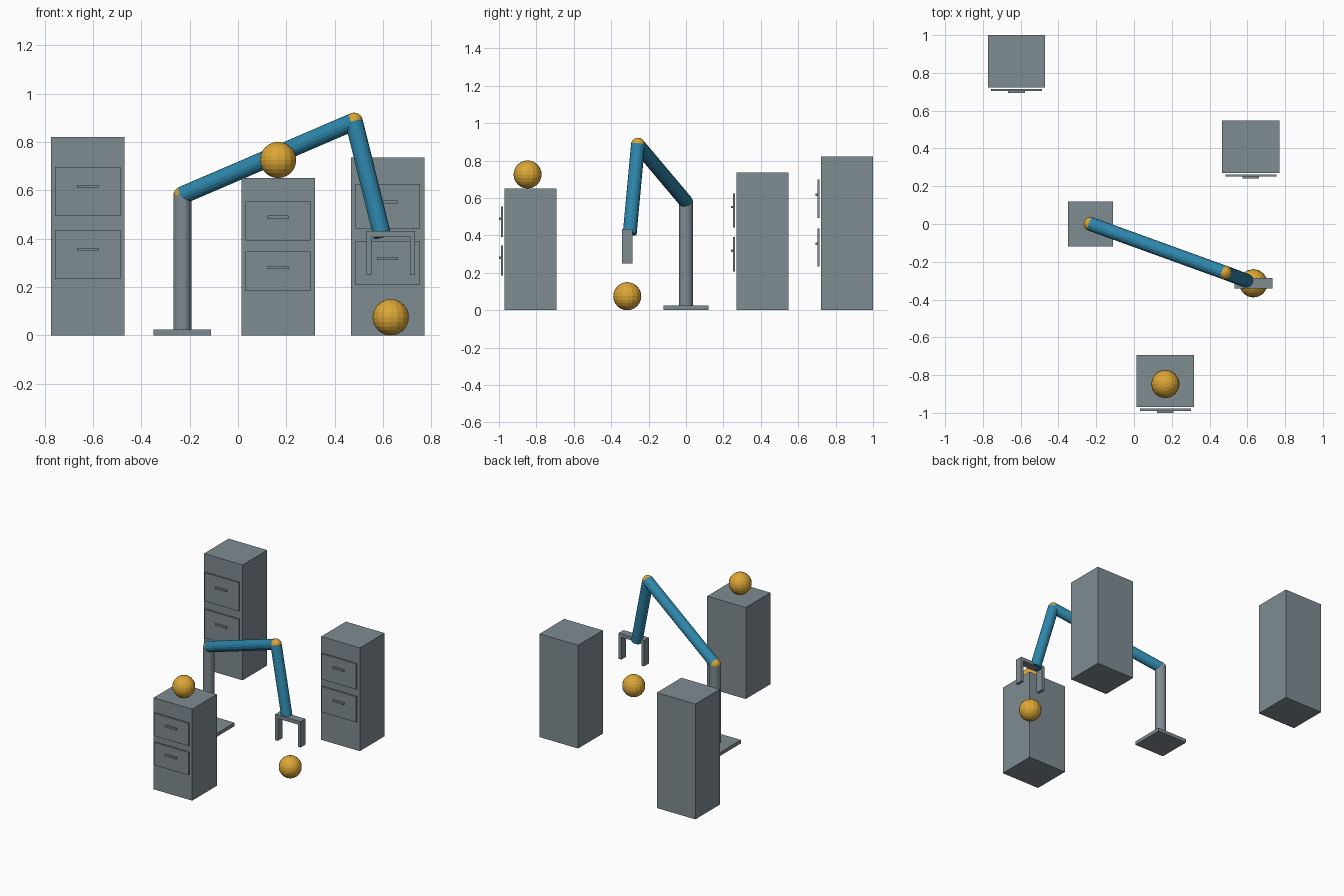
import bpy
from mathutils import Vector

if "Cube" in bpy.data.objects:
    bpy.data.objects.remove(bpy.data.objects["Cube"])


def material(name, rgb):
    """Flat colour given as sRGB bytes, stored as linear values."""
    lin = [((c / 255 + 0.055) / 1.055) ** 2.4 for c in rgb]
    mat = bpy.data.materials.new(name)
    mat.diffuse_color = (*lin, 1)
    mat.use_nodes = True
    mat.node_tree.nodes["Principled BSDF"].inputs["Base Color"].default_value = mat.diffuse_color
    return mat


GREY = material("slate_grey", (127, 140, 146))
BLUE = material("steel_blue", (46, 134, 171))
GOLD = material("gold", (219, 166, 54))


def finish(name, mat):
    obj = bpy.context.object
    obj.name = name
    obj.data.materials.append(mat)
    return obj


def box(name, x, y, z, mat=GREY):
    """Box from (min, max) pairs on each axis."""
    lo, hi = Vector((x[0], y[0], z[0])), Vector((x[1], y[1], z[1]))
    bpy.ops.mesh.primitive_cube_add(size=1, location=(lo + hi) / 2)
    bpy.context.object.scale = hi - lo
    return finish(name, mat)


def ball(name, centre, radius):
    bpy.ops.mesh.primitive_uv_sphere_add(segments=16, ring_count=12,
                                         radius=radius, location=centre)
    return finish(name, GOLD)


def tube(name, start, end, radius, mat):
    """Cylinder running between two points."""
    a, b = Vector(start), Vector(end)
    bpy.ops.mesh.primitive_cylinder_add(vertices=16, radius=radius,
                                        depth=(b - a).length, location=(a + b) / 2)
    obj = finish(name, mat)
    obj.rotation_euler = (b - a).to_track_quat('Z', 'Y').to_euler()
    return obj


def cabinet(name, x, front, height):
    """Cabinet body with two drawer fronts and their handles."""
    box(name + "_body", (x - 0.152, x + 0.152), (front, front + 0.277), (0, height))
    for row, mid in (("upper", 0.725), ("lower", 0.407)):
        z, half = mid * height, 0.124 * height
        box(f"{name}_{row}_drawer", (x - 0.135, x + 0.135),
            (front - 0.019, front - 0.008), (z - half, z + half))
        hz = z + 0.025 * height
        box(f"{name}_{row}_handle", (x - 0.044, x + 0.044),
            (front - 0.030, front - 0.019), (hz - 0.0065, hz + 0.0065))


# Cabinets
cabinet("back_cabinet", -0.622, 0.723, 0.822)
cabinet("right_cabinet", 0.619, 0.270, 0.736)
cabinet("front_cabinet", 0.166, -0.970, 0.652)

# Loose balls: one on the front cabinet, one under the gripper
ball("cabinet_ball", (0.166, -0.847, 0.726), 0.075)
ball("floor_ball", (0.632, -0.314, 0.075), 0.075)

# Arm: base, post, two links and two joints
shoulder, elbow, wrist = (-0.23, 0, 0.58), (0.48, -0.257, 0.885), (0.598, -0.301, 0.408)
box("base_plate", (-0.349, -0.111), (-0.119, 0.119), (0, 0.025))
tube("post", (-0.23, 0, 0.025), shoulder, 0.037, GREY)
tube("upper_arm", shoulder, elbow, 0.037, BLUE)
tube("forearm", elbow, wrist, 0.037, BLUE)
ball("shoulder_joint", shoulder, 0.037)
ball("elbow_joint", elbow, 0.037)

# Gripper: crossbar with a finger at each end
depth = (-0.342, -0.287)
box("gripper_bar", (0.532, 0.732), depth, (0.408, 0.433))
for side, x in (("left", 0.532), ("right", 0.711)):
    box(side + "_finger", (x, x + 0.021), depth, (0.249, 0.408))
